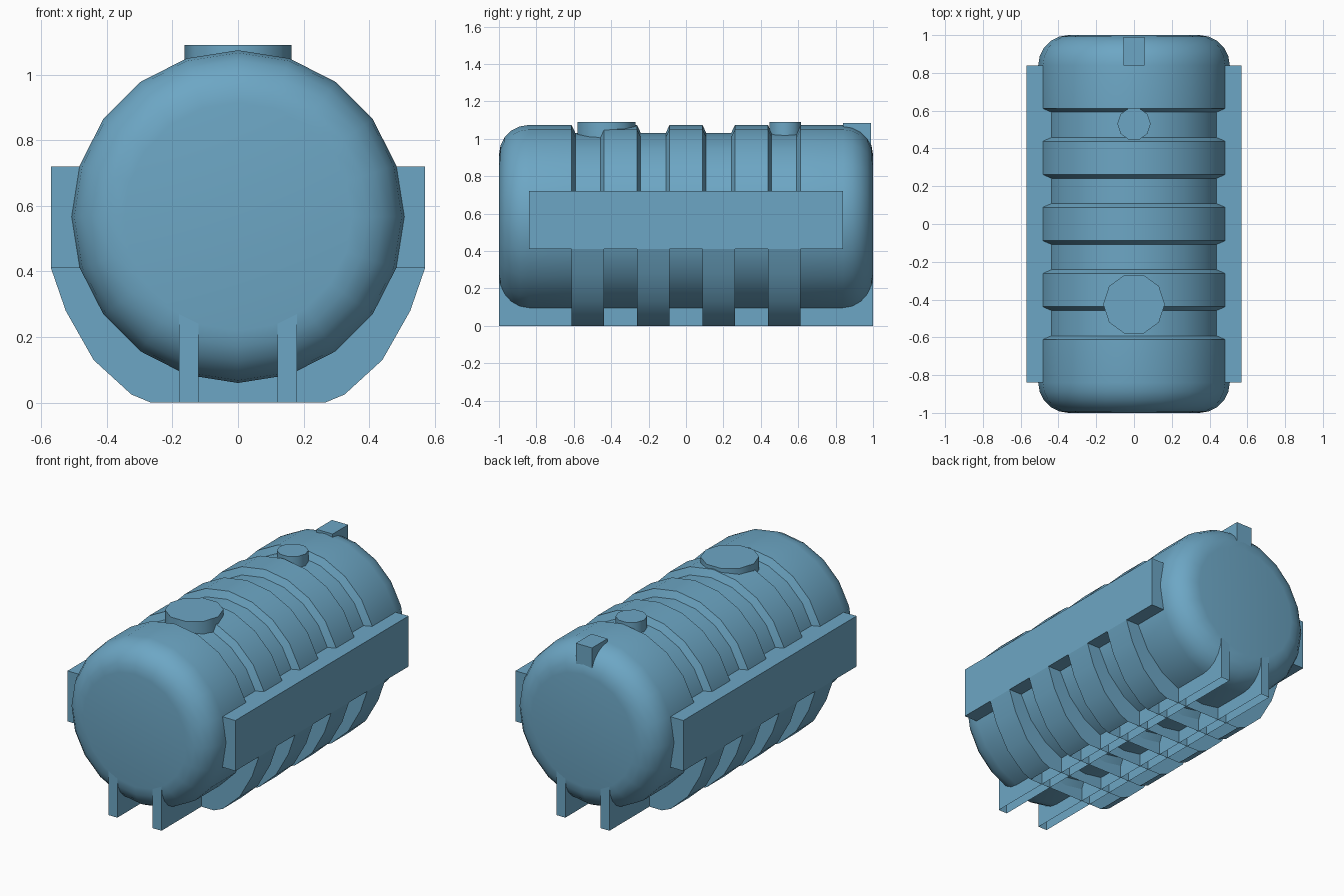
import bpy, math

if "Cube" in bpy.data.objects:
    bpy.data.objects.remove(bpy.data.objects["Cube"])

CZ, R, RG, FIL = 0.567, 0.507, 0.465, 0.16   # axis height, radii, end rounding
GROOVES = [-0.525, -0.175, 0.175, 0.525]

paint = bpy.data.materials.new("blue_paint")
paint.diffuse_color = (0.152, 0.384, 0.556, 1)
paint.use_nodes = True
paint.node_tree.nodes["Principled BSDF"].inputs["Base Color"].default_value = paint.diffuse_color


def make(name, verts, faces, smooth=0):
    me = bpy.data.meshes.new(name)
    me.from_pydata(verts, [], faces)
    me.materials.append(paint)
    ob = bpy.data.objects.new(name, me)
    bpy.context.collection.objects.link(ob)
    bpy.ops.object.select_all(action='DESELECT')
    ob.select_set(True)
    bpy.context.view_layer.objects.active = ob
    bpy.ops.object.mode_set(mode='EDIT')
    bpy.ops.mesh.select_all(action='SELECT')
    bpy.ops.mesh.normals_make_consistent(inside=False)
    bpy.ops.object.mode_set(mode='OBJECT')
    if smooth:
        bpy.ops.object.shade_smooth_by_angle(angle=math.radians(smooth))
    return ob


def box(name, x0, x1, y0, y1, z0, z1, bottom=True):
    v = [(x, y, z) for x in (x0, x1) for y in (y0, y1) for z in (z0, z1)]
    f = [(0, 1, 3, 2), (4, 6, 7, 5), (0, 4, 5, 1), (2, 3, 7, 6), (1, 5, 7, 3)]
    if bottom:
        f.append((0, 2, 6, 4))
    return make(name, v, f)


def cap(name, y, r, z0, z1, n=10):
    v = [(r * math.cos(2 * math.pi * i / n), y + r * math.sin(2 * math.pi * i / n), z)
         for z in (z0, z1) for i in range(n)]
    f = [(i, (i + 1) % n, n + (i + 1) % n, n + i) for i in range(n)]
    f += [tuple(range(n)), tuple(range(n, 2 * n))]
    make(name, v, f, smooth=40)


# Tank: 20-sided lathe along y with rounded ends and four grooves
arc = [(R - FIL + FIL * math.sin(a), -1 + FIL - FIL * math.cos(a))
       for a in (math.radians(18 * i) for i in range(6))]
prof = list(arc)
for g in GROOVES:
    prof += [(R, g - 0.087), (RG, g - 0.067), (RG, g + 0.067), (R, g + 0.087)]
prof += [(r, -y) for r, y in reversed(arc)]
N = 20
verts = [(r * math.sin(2 * math.pi * i / N), y, CZ + r * math.cos(2 * math.pi * i / N))
         for r, y in prof for i in range(N)]
faces = [(k * N + i, k * N + (i + 1) % N, (k + 1) * N + (i + 1) % N, (k + 1) * N + i)
         for k in range(len(prof) - 1) for i in range(N)]
faces += [tuple(range(N)), tuple(range(len(verts) - N, len(verts)))]
make("tank_body", verts, faces, smooth=30)

# Saddle bands: U-shaped shells under the tank, open where they meet the ground
half = [(0.57, 0.41), (0.525, 0.28), (0.44, 0.13), (0.325, 0.025), (0.265, 0.0)]
outer = half + [(-x, z) for x, z in reversed(half)]
inner = []
for x, z in outer:
    a = math.atan2(z - CZ, x)
    inner.append((0.45 * math.cos(a), CZ + 0.45 * math.sin(a)))
inner[0], inner[-1] = (0.42, 0.41), (-0.42, 0.41)
M = len(outer)
for n, g in enumerate(GROOVES):
    v = [(x, g + s * 0.087, z) for s in (-1, 1) for x, z in outer + inner]
    f = []
    for i in range(M - 1):
        o, p, q, r = i, i + 1, M + i + 1, M + i
        f += [(o, p, q, r), (o + 2 * M, r + 2 * M, q + 2 * M, p + 2 * M)]
        if i != M // 2 - 1:
            f.append((o, o + 2 * M, p + 2 * M, p))
    make(f"saddle_band_{n + 1}", v, f, smooth=32)

# Side panels and open-bottomed skid rails
for s, side in ((-1, "left"), (1, "right")):
    box(f"side_panel_{side}", *sorted((s * 0.43, s * 0.57)), -0.84, 0.84, 0.41, 0.72)
    box(f"skid_rail_{side}", *sorted((s * 0.12, s * 0.18)), -0.9995, 0.9995, 0.0, 0.32,
        bottom=False)

# Top fittings
cap("manhole_cover", -0.425, 0.163, 0.98, 1.09)
cap("filler_cap", 0.53, 0.088, 0.98, 1.09)
box("rear_bracket", -0.055, 0.055, 0.84, 0.99, 0.88, 1.085)
